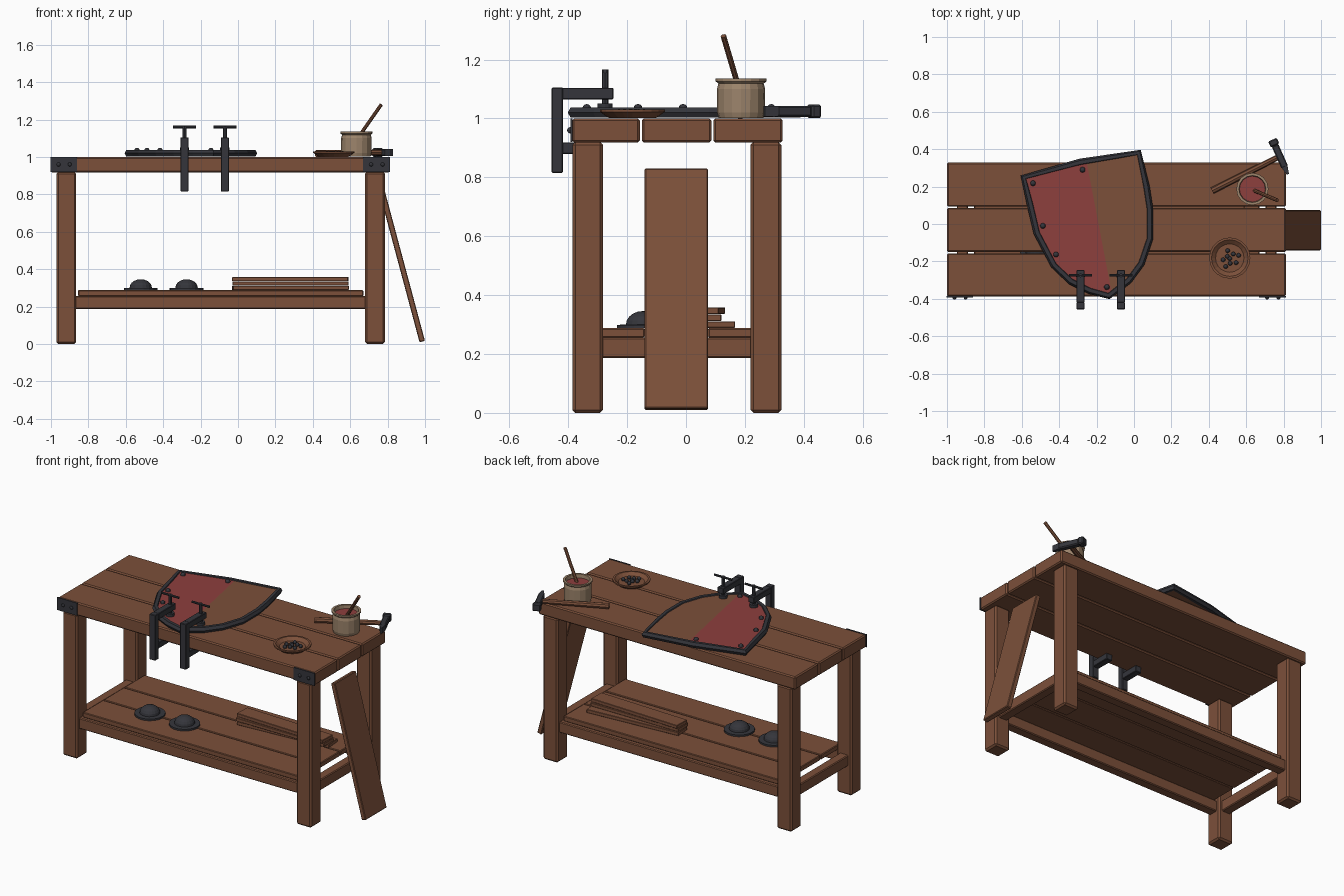
import bpy, bmesh, math
from mathutils import Vector, Matrix

cube = bpy.data.objects.get("Cube")
if cube:
    bpy.data.objects.remove(cube, do_unlink=True)


def material(name, rgb):
    m = bpy.data.materials.new(name)
    m.use_nodes = True
    m.diffuse_color = (*rgb, 1)
    m.node_tree.nodes["Principled BSDF"].inputs["Base Color"].default_value = (*rgb, 1)
    return m


WOOD = material("brown wood", (0.20, 0.08, 0.042))
IRON = material("dark iron", (0.035, 0.036, 0.044))
CLAY = material("tan clay", (0.34, 0.235, 0.15))
RED = material("red paint", (0.27, 0.05, 0.047))


def finish(name, bm, *mats):
    mesh = bpy.data.meshes.new(name)
    bm.to_mesh(mesh)
    bm.free()
    for m in mats:
        mesh.materials.append(m)
    ob = bpy.data.objects.new(name, mesh)
    bpy.context.collection.objects.link(ob)
    return ob


def box(name, center, size, mat, rot=(0, 0, 0), bevel=0.005):
    bm = bmesh.new()
    bmesh.ops.create_cube(bm, size=1)
    bmesh.ops.scale(bm, vec=size, verts=bm.verts)
    if bevel:
        bmesh.ops.bevel(bm, geom=bm.edges[:], offset=bevel, segments=1, affect='EDGES')
    ob = finish(name, bm, mat)
    ob.location, ob.rotation_euler = center, rot
    return ob


def span(name, x, y, z, mat, bevel=0.005):
    lo, hi = Vector((x[0], y[0], z[0])), Vector((x[1], y[1], z[1]))
    return box(name, (lo + hi) / 2, hi - lo, mat, bevel=bevel)


def rod(name, a, b, r1, r2, mat, sides=8):
    a, b = Vector(a), Vector(b)
    bm = bmesh.new()
    bmesh.ops.create_cone(bm, cap_ends=True, segments=sides, radius1=r1, radius2=r2,
                          depth=(b - a).length)
    ob = finish(name, bm, mat)
    ob.location = (a + b) / 2
    ob.rotation_euler = (b - a).to_track_quat('Z', 'Y').to_euler()
    return ob


def lathe(name, center, profile, mat, sides=16):
    bm = bmesh.new()
    verts = [bm.verts.new((r, 0, z)) for r, z in profile]
    edges = [bm.edges.new(pair) for pair in zip(verts, verts[1:])]
    bmesh.ops.spin(bm, geom=verts + edges, axis=(0, 0, 1), cent=(0, 0, 0),
                   angle=math.tau, steps=sides)
    bmesh.ops.remove_doubles(bm, verts=bm.verts, dist=0.0005)
    bmesh.ops.recalc_face_normals(bm, faces=bm.faces)
    ob = finish(name, bm, mat)
    ob.location = center
    return ob


def ball(name, center, radius, mat, flatten=1):
    bm = bmesh.new()
    bmesh.ops.create_uvsphere(bm, u_segments=10, v_segments=6, radius=radius)
    ob = finish(name, bm, mat)
    ob.location, ob.scale = center, (1, 1, flatten)
    return ob


# Bench top
for i, y in enumerate([(-0.387, -0.157), (-0.15, 0.086), (0.093, 0.328)]):
    span(f"top_plank_{i}", (-1, 0.812), y, (0.918, 1), WOOD, 0.007)

# Legs and rails
LEG_X = {"right": (-0.97, -0.865), "left": (0.68, 0.785)}
LEG_Y = {"front": (-0.386, -0.282), "back": (0.219, 0.324)}
for sx, x in LEG_X.items():
    for sy, y in LEG_Y.items():
        span(f"{sy}_{sx}_leg", x, y, (0, 0.92), WOOD, 0.01)
    mid = sum(x) / 2
    span(f"{sx}_rail", (mid - 0.03, mid + 0.03), (-0.29, 0.23), (0.187, 0.256), WOOD)
for sy, y in LEG_Y.items():
    mid = sum(y) / 2
    span(f"{sy}_rail", (-0.88, 0.69), (mid - 0.03, mid + 0.03), (0.187, 0.256), WOOD)

# Lower shelf
for i in range(3):
    y = -0.345 + i * 0.21
    span(f"shelf_plank_{i}", (-0.855, 0.67), (y, y + 0.204), (0.256, 0.288), WOOD, 0.004)

# Corner plates with studs
for side, x0, x1 in [("right", -1.002, -0.86), ("left", 0.668, 0.814)]:
    span(f"{side}_corner_plate", (x0, x1), (-0.393, -0.385), (0.92, 1.0), IRON, 0)
    for k in (0.3, 0.72):
        ball(f"{side}_plate_stud", (x0 + (x1 - x0) * k, -0.393, 0.96), 0.011, IRON)

# Leaning board
box("leaning_board", (0.876, -0.033, 0.42), (0.03, 0.215, 0.843), WOOD,
    (0, math.radians(-15), 0), 0.004)

# Shield: slab cut in two along its axis, with a rim tube
OUTLINE = [(-0.605, 0.26), (-0.29, 0.345), (0.037, 0.398), (0.078, 0.21), (0.098, 0.08),
           (0.098, -0.08), (0.05, -0.22), (-0.02, -0.315), (-0.13, -0.4), (-0.235, -0.372),
           (-0.34, -0.32), (-0.435, -0.23), (-0.53, -0.05), (-0.567, 0.107)]
mid = Vector((-0.24, 0.0))
inner = [mid + (Vector(p) - mid) * 0.955 for p in OUTLINE]
bm = bmesh.new()
face = bm.faces.new([bm.verts.new((p.x, p.y, 1.004)) for p in inner])
up = bmesh.ops.extrude_face_region(bm, geom=[face])
bmesh.ops.translate(bm, vec=(0, 0, 0.028),
                    verts=[v for v in up["geom"] if isinstance(v, bmesh.types.BMVert)])
top, tip = Vector((-0.255, 0.34, 1)), Vector((-0.115, -0.39, 1))
side = (tip - top).cross(Vector((0, 0, 1))).normalized()
bmesh.ops.bisect_plane(bm, geom=bm.verts[:] + bm.edges[:] + bm.faces[:],
                       plane_co=top, plane_no=side)
bmesh.ops.recalc_face_normals(bm, faces=bm.faces)
for f in bm.faces:
    f.material_index = int((f.calc_center_median() - top).dot(side) > 0)
finish("shield_panel", bm, WOOD, RED)

curve = bpy.data.curves.new("shield_rim", 'CURVE')
curve.dimensions = '3D'
curve.bevel_depth, curve.bevel_resolution = 0.02, 1
line = curve.splines.new('POLY')
line.points.add(len(inner) - 1)
for pt, p in zip(line.points, inner):
    pt.co = (p.x, p.y, 1.02, 1)
line.use_cyclic_u = True
line.use_smooth = False
curve.materials.append(IRON)
bpy.context.collection.objects.link(bpy.data.objects.new("shield_rim", curve))
for p in [(-0.275, 0.29), (-0.54, 0.218), (-0.487, -0.01), (-0.417, -0.163), (-0.145, -0.337)]:
    ball("shield_stud", (*p, 1.034), 0.015, IRON)

# Clamps
for i, x in enumerate((-0.286, -0.07)):
    n = f"clamp_{i}"
    w = (x - 0.021, x + 0.021)
    span(n + "_bar", w, (-0.456, -0.418), (0.815, 1.105), IRON, 0.003)
    span(n + "_upper_arm", w, (-0.42, -0.246), (1.065, 1.104), IRON, 0.003)
    span(n + "_lower_arm", w, (-0.42, -0.3), (0.88, 0.919), IRON, 0.003)
    rod(n + "_screw", (x, -0.275, 1.04), (x, -0.275, 1.166), 0.011, 0.011, IRON)
    rod(n + "_pad", (x, -0.275, 1.032), (x, -0.275, 1.05), 0.025, 0.025, IRON, 12)
    rod(n + "_handle", (x - 0.062, -0.275, 1.16), (x + 0.062, -0.275, 1.16), 0.007, 0.007, IRON)

# Paint pot with stirring stick
lathe("pot", (0.633, 0.187, 1), [(0, 0.002), (0.076, 0.002), (0.081, 0.02), (0.082, 0.1),
      (0.077, 0.118), (0.086, 0.126), (0.086, 0.135), (0.072, 0.135), (0.068, 0.1), (0, 0.1)], CLAY)
rod("pot_paint", (0.633, 0.187, 1.095), (0.633, 0.187, 1.112), 0.069, 0.069, RED, 16)
rod("stirring_stick", (0.612, 0.192, 1.06), (0.766, 0.127, 1.28), 0.01, 0.01, WOOD)

# Dish of rivets
lathe("dish", (0.512, -0.182, 1), [(0, 0.001), (0.08, 0.001), (0.11, 0.022), (0.11, 0.03),
      (0.098, 0.03), (0.076, 0.012), (0, 0.012)], WOOD, 20)
for i in range(9):
    a, r = i * 2.4, 0.018 * math.sqrt(i)
    ball("loose_rivet", (0.512 + r * math.cos(a), -0.185 + r * math.sin(a), 1.02), 0.012, IRON)

# Hammer
along = Vector((0.41, -0.912, 0))
head = Vector((0.78, 0.362, 1.024))
turn = (0, 0, math.atan2(along.y, along.x))
rod("hammer_handle", (0.418, 0.178, 1.018), head, 0.018, 0.015, WOOD)
box("hammer_head", head, (0.13, 0.038, 0.038), IRON, turn, 0.006)
box("hammer_face", head - along * 0.08, (0.035, 0.05, 0.046), IRON, turn, 0.006)
peen = box("hammer_peen", head + along * 0.08, (0.05, 0.036, 0.036), IRON, turn, 0)
for v in peen.data.vertices:
    if v.co.x > 0:
        v.co.y *= 0.35

# Domed bosses on the shelf
for i, x in enumerate((-0.52, -0.275)):
    dome = [(0.06 * math.cos(t * math.pi / 10), 0.012 + 0.046 * math.sin(t * math.pi / 10))
            for t in range(6)]
    lathe(f"boss_{i}", (x, -0.145, 0.288), [(0, 0), (0.09, 0), (0.09, 0.011)] + dome, IRON, 18)

# Stacked spare planks
for i, (y, angle) in enumerate([(0.095, 4), (0.07, 0), (0.072, -2)]):
    box(f"spare_plank_{i}", (0.28, y, 0.3 + i * 0.0235), (0.62, 0.1, 0.022), WOOD,
        (0, 0, math.radians(angle)), 0.002)
